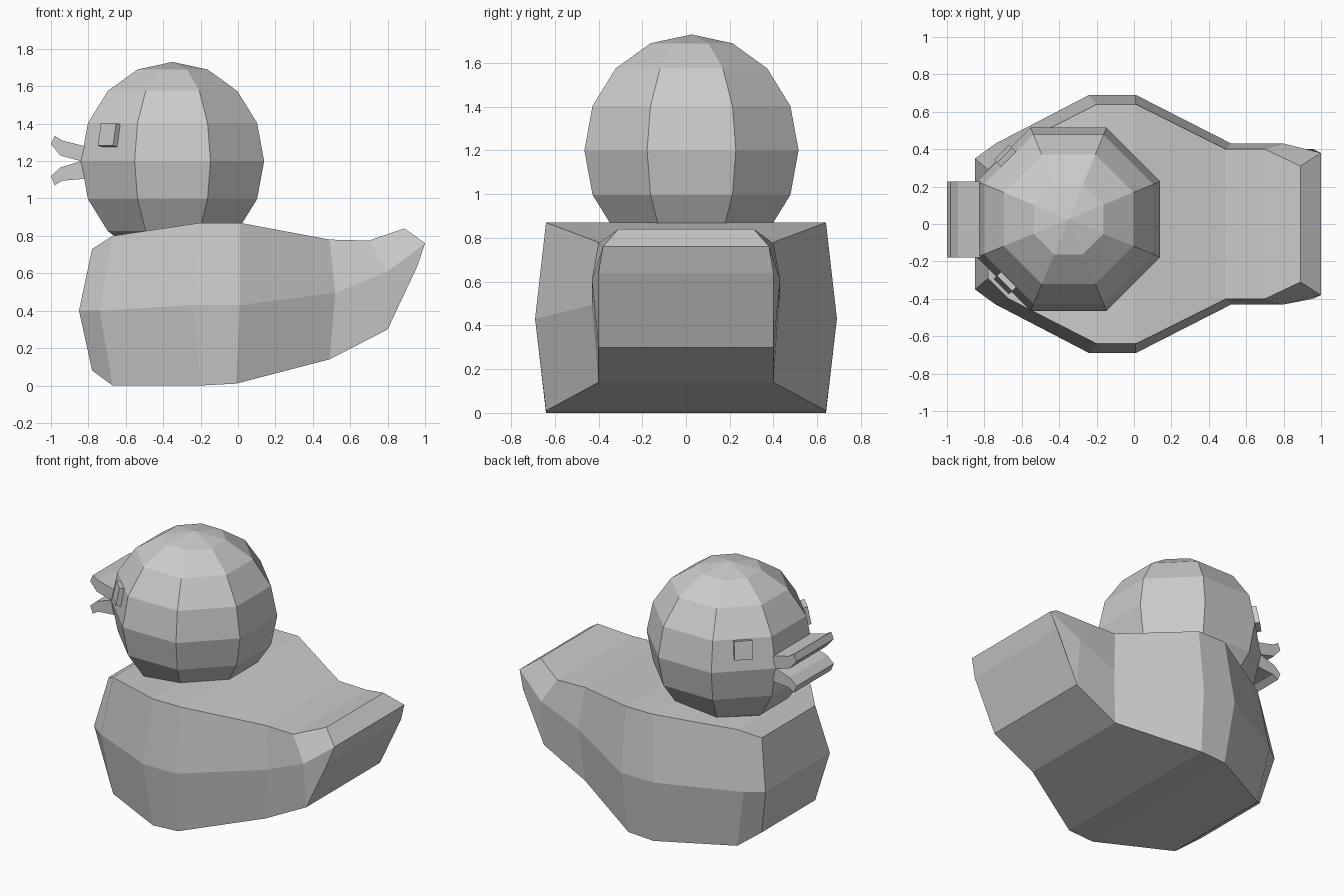
import bpy, bmesh
from math import radians, cos, sin
from mathutils import Matrix, Vector

if "Cube" in bpy.data.objects:
    bpy.data.objects.remove(bpy.data.objects["Cube"])

HEAD = Vector((-0.35, 0.025, 1.2))
R = 0.53


def finish(name, bm):
    bmesh.ops.recalc_face_normals(bm, faces=bm.faces)
    me = bpy.data.meshes.new(name)
    bm.to_mesh(me)
    bm.free()
    ob = bpy.data.objects.new(name, me)
    bpy.context.collection.objects.link(ob)
    return ob


# body: sections along x, each with top, middle and bottom (x, z, half width)
sections = [
    ((-0.78, 0.73, 0.29), (-0.85, 0.40, 0.35), (-0.78, 0.08, 0.29)),
    ((-0.67, 0.80, 0.40), (-0.74, 0.40, 0.43), (-0.67, 0.00, 0.40)),
    ((-0.20, 0.87, 0.64), (-0.24, 0.43, 0.69), (-0.20, 0.00, 0.64)),
    ((0.01, 0.87, 0.64), (0.01, 0.43, 0.69), (-0.01, 0.01, 0.64)),
    ((0.49, 0.78, 0.40), (0.52, 0.495, 0.43), (0.49, 0.14, 0.40)),
    ((0.70, 0.775, 0.40), (0.80, 0.61, 0.43), (0.80, 0.30, 0.40)),
    ((0.89, 0.84, 0.31), (1.00, 0.76, 0.38), (0.96, 0.64, 0.40)),
]
bm = bmesh.new()
rings = []
for sec in sections:
    left = [bm.verts.new((x, -w, z)) for x, z, w in sec]
    right = [bm.verts.new((x, w, z)) for x, z, w in reversed(sec)]
    rings.append(left + right)
for a, b in zip(rings, rings[1:]):
    for i in range(6):
        j = (i + 1) % 6
        bm.faces.new((a[i], a[j], b[j], b[i]))
for r in (rings[0], rings[-1]):
    bm.faces.new((r[0], r[1], r[4], r[5]))
    bm.faces.new((r[1], r[2], r[3], r[4]))
finish("body", bm)

# head: eight-sided ball turned so a flat side faces the beak
bm = bmesh.new()
bmesh.ops.create_uvsphere(
    bm, u_segments=8, v_segments=8, radius=R,
    matrix=Matrix.Translation(HEAD) @ Matrix.Rotation(radians(22.5), 4, 'Z'))
finish("head", bm)


# beak halves: side profiles (x, z) extruded across the flat side
def beak(name, profile, half=0.203):
    bm = bmesh.new()
    f = bm.faces.new([bm.verts.new((x, HEAD.y - half, z)) for x, z in profile])
    ext = bmesh.ops.extrude_face_region(bm, geom=[f])["geom"]
    bmesh.ops.translate(bm, vec=(0, 2 * half, 0),
                        verts=[v for v in ext if isinstance(v, bmesh.types.BMVert)])
    finish(name, bm)


beak("upper_beak", [(-0.82, 1.28), (-0.94, 1.31), (-0.98, 1.335),
                    (-1.0, 1.29), (-0.95, 1.23), (-0.84, 1.2)])
beak("lower_beak", [(-0.84, 1.2), (-0.95, 1.165), (-1.0, 1.12),
                    (-0.98, 1.07), (-0.94, 1.095), (-0.82, 1.105)])

# eyes: thin blocks lying on the diagonal head sides
for name, ang in (("right_eye", 225), ("left_eye", 135)):
    a = radians(ang)
    pos = HEAD + Vector((0.474 * cos(a), 0.474 * sin(a), 0.138))
    bm = bmesh.new()
    bmesh.ops.create_cube(bm, size=1, matrix=(
        Matrix.Translation(pos) @ Matrix.Rotation(a, 4, 'Z')
        @ Matrix.Rotation(radians(-11), 4, 'Y')
        @ Matrix.Diagonal((0.045, 0.115, 0.122, 1))))
    finish(name, bm)
